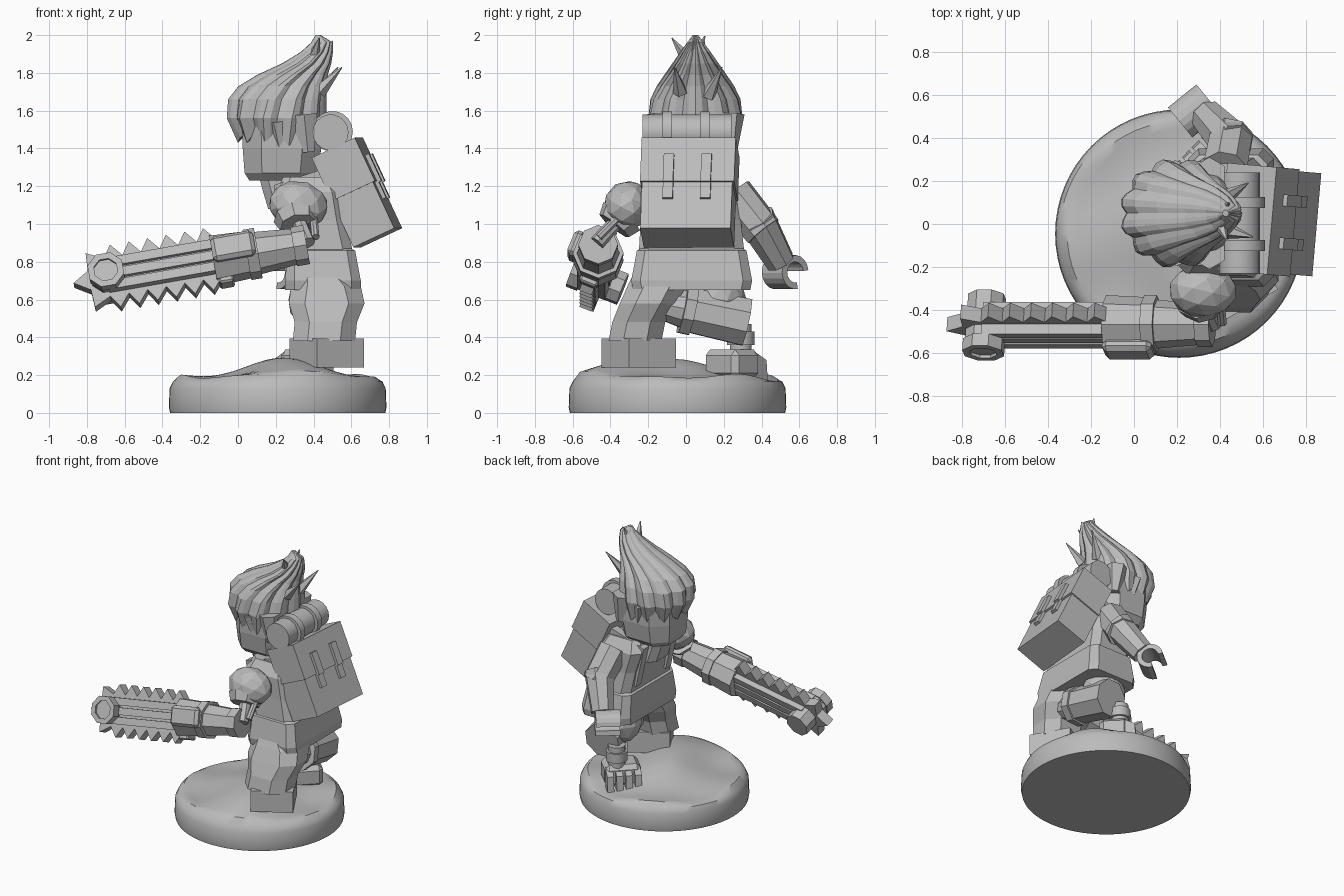
import bpy, bmesh
from math import sin, cos, pi, radians, exp
from mathutils import Matrix, Vector

if "Cube" in bpy.data.objects:
    bpy.data.objects.remove(bpy.data.objects["Cube"])

grey = bpy.data.materials.new("plain grey")
grey.use_nodes = True
grey.diffuse_color = (0.5, 0.5, 0.5, 1)
grey.node_tree.nodes["Principled BSDF"].inputs["Base Color"].default_value = (0.5, 0.5, 0.5, 1)
IDENT = Matrix.Identity(4)


def frame(pos, yaw=0, pitch=0, roll=0):
    R = Matrix.Rotation
    return (Matrix.Translation(pos) @ R(radians(yaw), 4, 'Z')
            @ R(radians(pitch), 4, 'Y') @ R(radians(roll), 4, 'X'))


def finish(name, bm, mat=IDENT, smooth=None, bevel=0):
    bmesh.ops.transform(bm, matrix=mat, verts=bm.verts)
    bmesh.ops.recalc_face_normals(bm, faces=bm.faces)
    me = bpy.data.meshes.new(name)
    bm.to_mesh(me)
    bm.free()
    me.materials.append(grey)
    ob = bpy.data.objects.new(name, me)
    bpy.context.collection.objects.link(ob)
    if bevel:
        mod = ob.modifiers.new("bevel", 'BEVEL')
        mod.width, mod.segments = bevel, 1
    if smooth:
        bpy.ops.object.select_all(action='DESELECT')
        ob.select_set(True)
        bpy.context.view_layer.objects.active = ob
        bpy.ops.object.shade_smooth_by_angle(angle=radians(smooth))


def box(name, lo, hi, mat=IDENT, bevel=0):
    bm = bmesh.new()
    lo, hi = Vector(lo), Vector(hi)
    bmesh.ops.create_cube(bm, size=1, matrix=Matrix.Translation((lo + hi) / 2) @ Matrix.Diagonal((*(hi - lo), 1)))
    finish(name, bm, mat, bevel=bevel)


def tube(name, p, q, r1, r2=None, n=8, mat=IDENT, smooth=None):
    p, q = Vector(p), Vector(q)
    d = q - p
    place = Matrix.Translation((p + q) / 2) @ d.to_track_quat('Z', 'Y').to_matrix().to_4x4()
    bm = bmesh.new()
    bmesh.ops.create_cone(bm, cap_ends=True, segments=n, radius1=r1, radius2=r1 if r2 is None else r2,
                          depth=d.length, matrix=place @ Matrix.Rotation(pi / n, 4, 'Z'))
    finish(name, bm, mat, smooth)


def ball(name, mat):
    bm = bmesh.new()
    bmesh.ops.create_icosphere(bm, subdivisions=2, radius=1)
    finish(name, bm, mat)


def skin(name, rings, smooth=None, mat=IDENT):
    """Join closed rings into a capped solid."""
    bm = bmesh.new()
    rows = [[bm.verts.new(p) for p in r] for r in rings]
    for a, b in zip(rows, rows[1:]):
        for i in range(len(a)):
            j = (i + 1) % len(a)
            bm.faces.new((a[i], a[j], b[j], b[i]))
    bm.faces.new(rows[0])
    bm.faces.new(rows[-1])
    finish(name, bm, mat, smooth)


def prism(name, pts, half, mat=IDENT):
    """Extrude an x-z outline along y."""
    skin(name, [[(x, y, z) for x, z in pts] for y in (-half, half)], mat=mat)


def block(name, sections, c=0.2):
    """Loft chamfered rectangles given as z, x0, x1, y0, y1."""
    rings = []
    for z, x0, x1, y0, y1 in sections:
        k = c * min(x1 - x0, y1 - y0)
        rings.append([(x0 + k, y0, z), (x1 - k, y0, z), (x1, y0 + k, z), (x1, y1 - k, z),
                      (x1 - k, y1, z), (x0 + k, y1, z), (x0, y1 - k, z), (x0, y0 + k, z)])
    skin(name, rings)


# Round base with uneven ground
def ground(x, y):
    return (0.19 + 0.1 * exp(-((x - 0.24) ** 2 / 0.06 + (y + 0.17) ** 2 / 0.1))
            + 0.012 * sin(9 * x + 4 * y) + 0.01 * cos(11 * y - 5 * x))


def base_ring(r, z=None):
    pts = [(0.21 + r * cos(a * pi / 32), -0.045 + r * sin(a * pi / 32)) for a in range(64)]
    return [(x, y, ground(x, y) if z is None else z) for x, y in pts]


skin("base", [base_ring(0.57, 0), base_ring(0.576, 0.03), base_ring(0.572, 0.13), base_ring(0.555, 0.165)]
     + [base_ring(0.52 - 0.04 * i) for i in range(13)], smooth=40)

# Standing leg, turned outward
box("left_foot", (-0.145, -0.145, 0.24), (0.145, 0.145, 0.395), frame((0.47, -0.25, 0), 30))
block("left_leg", [(0.38, 0.29, 0.62, -0.41, -0.13), (0.48, 0.30, 0.63, -0.39, -0.11),
                   (0.58, 0.27, 0.67, -0.35, -0.05), (0.67, 0.28, 0.65, -0.31, 0), (0.75, 0.29, 0.58, -0.27, 0.04)], 0.28)

# Mechanical leg
knee, shin = Vector((0.52, -0.15, 0.58)), Vector((0.47, 0.32, 0.48))
tube("mechanical_shin", knee.lerp(shin, 0.3), shin, 0.125, 0.135)
tube("mechanical_knee", knee, knee.lerp(shin, 0.3), 0.08, 0.105, 10)
tube("mechanical_knee_collar", knee.lerp(shin, 0.28), knee.lerp(shin, 0.4), 0.14)
ball("right_thigh", frame((0.42, 0.18, 0.6)) @ Matrix.Diagonal((0.16, 0.14, 0.16, 1)))
tube("ankle", (0.37, 0.29, 0.3), (0.37, 0.29, 0.47), 0.06, n=12, smooth=40)
tube("ankle_ring", (0.37, 0.29, 0.36), (0.37, 0.29, 0.43), 0.075, n=12, smooth=40)
clawed = frame((0.36, 0.25, 0), -45)
box("right_foot", (-0.09, -0.125, 0.18), (0.11, 0.125, 0.335), clawed, bevel=0.03)
for i in range(4):
    prism("toe", [(-0.05, 0.17), (-0.14, 0.17), (-0.13, 0.28), (-0.05, 0.32)], 0.023,
          clawed @ Matrix.Translation((0, -0.096 + 0.064 * i, 0)))

# Body and coat
block("coat_skirt", [(0.65, 0.25, 0.65, -0.28, 0.34), (0.70, 0.25, 0.65, -0.29, 0.35),
                     (0.86, 0.26, 0.62, -0.26, 0.32), (0.87, 0.28, 0.6, -0.24, 0.3)], 0.12)
block("torso", [(0.84, 0.28, 0.61, -0.25, 0.31), (1.02, 0.25, 0.57, -0.24, 0.29),
                (1.17, 0.20, 0.55, -0.24, 0.29), (1.25, 0.24, 0.5, -0.19, 0.24)], 0.15)
for y in (-0.15, 0.2):
    box("shoulder_strap", (-0.17, y - 0.03, -0.02), (0.18, y + 0.03, 0.03), frame((0.36, 0, 1.23), 0, -18))
    box("coat_lapel", (-0.02, y - 0.03, -0.2), (0.03, y + 0.03, 0.1), frame((0.23, 0, 1.11), 0, -12))

# Head and neck
block("neck", [(1.08, 0.16, 0.42, -0.06, 0.17), (1.18, 0.13, 0.38, -0.06, 0.16), (1.26, 0.11, 0.36, -0.06, 0.16)])
block("head", [(1.23, 0.06, 0.39, -0.1, 0.2), (1.27, 0.035, 0.42, -0.14, 0.24),
               (1.40, 0.025, 0.44, -0.16, 0.26), (1.56, 0.02, 0.44, -0.16, 0.26)], 0.24)

# Swept hair: ridged locks drawn backward as they rise to the tip
rings = []
profile = [(1.47, 0.00, 0.43, 0.215), (1.56, -0.06, 0.46, 0.25), (1.66, -0.055, 0.46, 0.235),
           (1.73, 0.0, 0.46, 0.2), (1.79, 0.10, 0.47, 0.16), (1.85, 0.23, 0.49, 0.12),
           (1.91, 0.33, 0.50, 0.08), (1.96, 0.385, 0.5, 0.045), (2.0, 0.41, 0.44, 0.015)]
for level, (z, x0, x1, ry) in enumerate(profile):
    ring = []
    for i in range(44):
        a = (i + 2) * pi / 22
        a -= (0.09 * level - 0.2) * sin(a)
        ridge = (0.91, 0.98, 1.03, 1.0)[i % 4]
        drop = (0.0, 0.02, 0.04, 0.01)[i % 4] + 0.06 * max(0, cos(a)) if level == 0 else 0
        ring.append(((x0 + x1) / 2 + (x1 - x0) / 2 * ridge * cos(a), 0.05 + ry * ridge * sin(a), z - drop))
    rings.append(ring)
skin("hair", rings)
for p, q, r in [((0.40, 0.0, 1.88), (0.43, -0.075, 1.985), 0.035), ((0.42, 0.06, 1.88), (0.44, 0.1, 1.995), 0.04),
                ((0.43, -0.03, 1.7), (0.55, -0.06, 1.83), 0.04), ((0.42, 0.12, 1.68), (0.53, 0.19, 1.83), 0.04),
                ((0.44, 0.05, 1.85), (0.5, 0.04, 1.97), 0.045)]:
    tube("hair_spike", p, q, r, 0.003, 5)
for y in (-0.13, 0.23):
    tube("sideburn", (0.21, y, 1.54), (0.24, y, 1.31), 0.07, 0.004, 5)
    tube("hair_side_lock", (0.35, y, 1.58), (0.37, y, 1.38), 0.08, 0.04, 6)

# Backpack with flap, buckled straps and bedroll
pack = frame((0.635, 0.015, 1.165), -5, -25)
box("backpack", (-0.125, -0.24, -0.26), (0.115, 0.24, 0.26), pack)
box("backpack_flap", (-0.125, -0.25, 0.01), (0.128, 0.25, 0.263), pack)
for y in (-0.1, 0.1):
    box("backpack_strap", (0.1, y - 0.027, 0.0), (0.15, y + 0.027, 0.16), pack)
    box("backpack_buckle", (0.1, y - 0.027, -0.09), (0.135, y + 0.027, 0.02), pack)
    tube("bedroll_strap", (0.5, y - 0.025, 1.49), (0.5, y + 0.025, 1.49), 0.108, n=18, smooth=40)
tube("bedroll", (0.49, -0.23, 1.485), (0.49, 0.24, 1.485), 0.095, n=18, smooth=40)

# Right arm with clip hand
tube("right_upper_arm", (0.42, 0.25, 1.16), (0.45, 0.41, 0.96), 0.11, 0.105)
tube("right_forearm", (0.46, 0.37, 1.03), (0.34, 0.5, 0.80), 0.105, 0.08)
arc = [1.2 * pi + 0.75 + i * (2 * pi - 1.5) / 14 for i in range(15)]
clip = [(0.09 * cos(t), 0.09 * sin(t)) for t in arc] + [(0.055 * cos(t), 0.055 * sin(t)) for t in reversed(arc)]
prism("right_hand", clip, 0.085, frame((0.28, 0.525, 0.745), -51))

# Left shoulder and joint
ball("left_pauldron", frame((0.32, -0.31, 1.1), 0, 10, -25) @ Matrix.Diagonal((0.16, 0.125, 0.13, 1)))
tube("pauldron_rim", (0.31, -0.34, 1.04), (0.32, -0.38, 0.99), 0.125, 0.1)
tube("left_elbow_rod", (0.32, -0.36, 1.02), (0.37, -0.47, 0.9), 0.04)
tube("left_elbow_piston", (0.40, -0.36, 1.03), (0.41, -0.46, 0.93), 0.022)

# Saw arm, built along its own axis
saw = frame((-0.1, -0.465, 0.81), 0, -10, -22)


def along(name, x0, x1, r1, r2=None):
    tube(name, (x0, 0, 0), (x1, 0, 0), r1, r2, mat=saw)


along("saw_housing", -0.03, 0.17, 0.135, 0.125)
along("saw_collar", 0.15, 0.21, 0.135)
along("left_forearm", 0.19, 0.42, 0.115, 0.095)
along("elbow_cuff", 0.40, 0.47, 0.105)
box("housing_guard", (-0.03, -0.16, -0.06), (0.2, -0.1, 0.08), saw, bevel=0.02)
box("housing_grip", (-0.02, -0.05, -0.15), (0.06, 0.05, -0.05), saw, bevel=0.01)

h, tip, end = 0.11, 0.18, -0.6
top = [p for i in range(6) for p in ((-0.1 * i, h), (-0.1 * i - 0.055, tip))]
nose = [(end + (tip if i % 2 else h) * cos(pi / 2 + i * pi / 6),
         (tip if i % 2 else h) * sin(pi / 2 + i * pi / 6)) for i in range(7)]
prism("saw_chain", top + nose + [(x, -z) for x, z in reversed(top)], 0.035, saw)
for z in (-0.065, 0, 0.065):
    box("saw_rail", (end, -0.085, z - 0.025), (0, 0.075, z + 0.025), saw)
box("saw_bar", (end, -0.06, -0.09), (0, 0.055, 0.09), saw)
tube("saw_roller", (end, -0.13, 0), (end, 0.14, 0), 0.09, mat=saw)
turns = [2 * pi * i / 8 + pi / 8 for i in range(9)]
nut = [(0.1 * cos(t), 0.1 * sin(t)) for t in turns] + [(0.065 * cos(t), 0.065 * sin(t)) for t in reversed(turns)]
prism("roller_nut", nut, 0.03, saw @ Matrix.Translation((end, -0.115, 0)))
